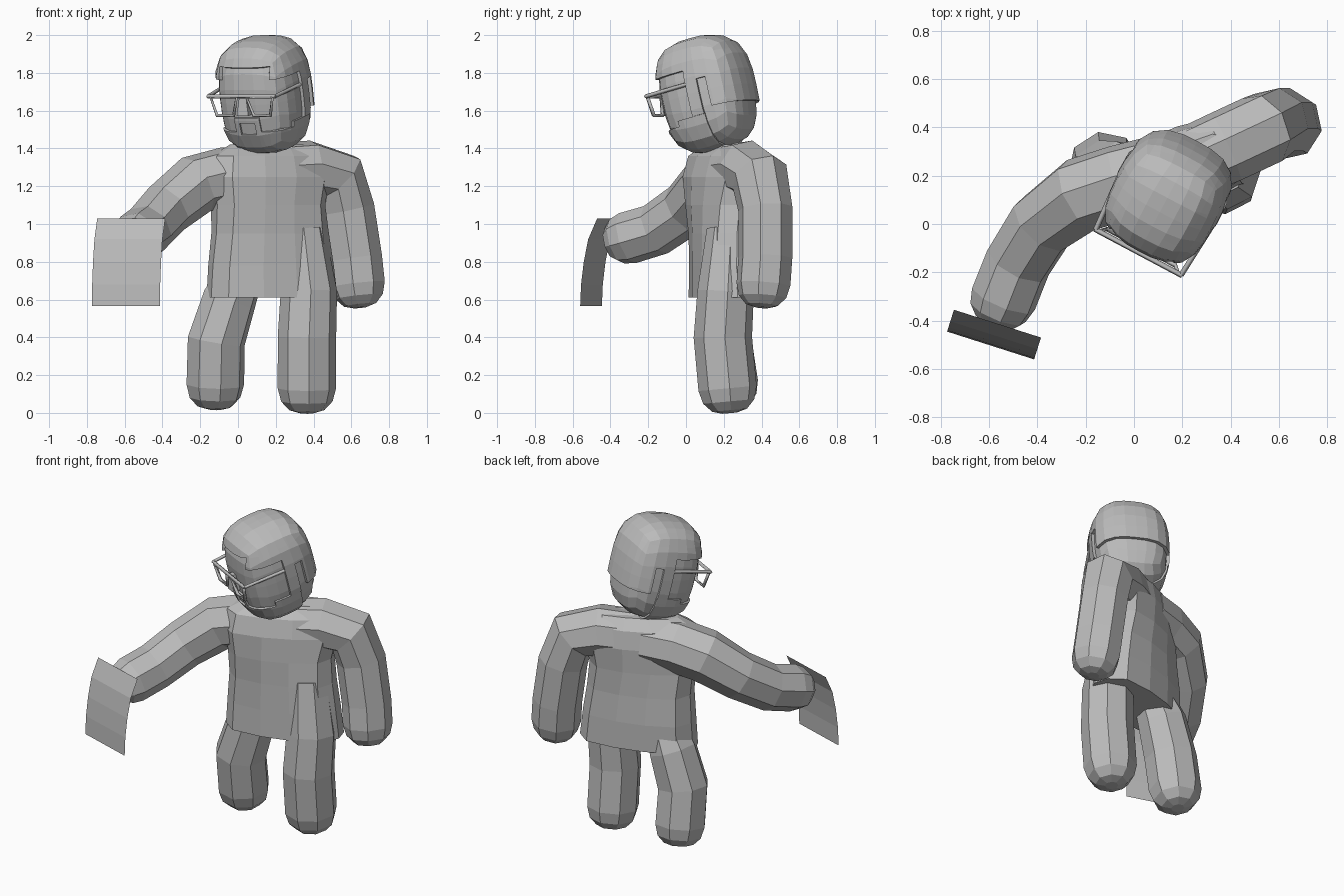
import bpy, bmesh, math
from mathutils import Vector, Matrix

if "Cube" in bpy.data.objects:
    bpy.data.objects.remove(bpy.data.objects["Cube"], do_unlink=True)

grey = bpy.data.materials.new("plain_grey")
grey.use_nodes = True
grey.diffuse_color = (0.5, 0.5, 0.5, 1)
grey.node_tree.nodes["Principled BSDF"].inputs["Base Color"].default_value = (0.5, 0.5, 0.5, 1)

# Frame of the head: turned to its right and nodding
HEAD = (Matrix.Translation((0.142, 0.115, 1.685))
        @ Matrix.Rotation(math.radians(-28), 4, 'Z') @ Matrix.Rotation(math.radians(14), 4, 'X'))


def finish(name, bm, matrix=Matrix()):
    bmesh.ops.recalc_face_normals(bm, faces=bm.faces)
    mesh = bpy.data.meshes.new(name)
    bm.to_mesh(mesh)
    bm.free()
    mesh.materials.append(grey)
    obj = bpy.data.objects.new(name, mesh)
    obj.matrix_world = matrix
    bpy.context.collection.objects.link(obj)
    return obj


def skin(bm, rings):
    """Join rings of points into a closed skin."""
    loops = [[bm.verts.new(p) for p in ring] for ring in rings]
    n = len(loops[0])
    for a, b in zip(loops, loops[1:]):
        for i in range(n):
            j = (i + 1) % n
            bm.faces.new((a[i], a[j], b[j], b[i]))
    bm.faces.new(loops[0])
    bm.faces.new(loops[-1])


def limb(name, path, radii, sides=8):
    """Faceted tube along a path, with a rounded far end."""
    pts = [Vector(p) for p in path]
    end = (pts[-1] - pts[-2]).normalized()
    base, radius = pts[-1], radii[-1]
    radii = radii + [radius] * (len(pts) - len(radii))
    for along, s in ((0.45, 0.88), (0.75, 0.6), (0.85, 0.25)):
        pts.append(base + end * radius * along)
        radii.append(radius * s)
    rings, old = [], None
    for i, p in enumerate(pts):
        d = (pts[min(i + 1, len(pts) - 1)] - pts[max(i - 1, 0)]).normalized()
        if old is None:
            side = d.cross(Vector((0.3, 1, 0.2))).normalized()
        else:
            side = old.rotation_difference(d) @ side
        old, up = d, d.cross(side)
        turns = [math.tau * (k + 0.5) / sides for k in range(sides)]
        rings.append([p + radii[i] * (side * math.cos(t) + up * math.sin(t)) for t in turns])
    bm = bmesh.new()
    skin(bm, rings)
    return finish(name, bm)


# Torso: stacked rounded sections (z, centre x, centre y, half width, half depth, yaw)
sections = [(0.61, 0.18, 0.22, 0.35, 0.17, 16), (0.78, 0.175, 0.22, 0.335, 0.17, 16),
            (0.95, 0.17, 0.215, 0.315, 0.165, 18), (1.10, 0.16, 0.21, 0.31, 0.165, 22),
            (1.25, 0.16, 0.215, 0.34, 0.165, 25), (1.36, 0.16, 0.22, 0.32, 0.14, 25),
            (1.42, 0.18, 0.235, 0.24, 0.075, 26)]
rings = []
for z, cx, cy, hw, hd, yaw in sections:
    turn = Matrix.Rotation(math.radians(yaw), 3, 'Z')
    ring = []
    for k in range(12):
        t = math.tau * (k + 0.5) / 12
        c, s = math.cos(t), math.sin(t)
        f = (abs(c) ** 3 + abs(s) ** 3) ** (-1 / 3)
        ring.append(Vector((cx, cy, z)) + turn @ Vector((c * f * hw, s * f * hd, 0)))
    rings.append(ring)
bm = bmesh.new()
skin(bm, rings)
finish("torso", bm)

# Limbs
limb("left_arm", [(0.2, 0.24, 1.28), (0.38, 0.32, 1.29), (0.53, 0.39, 1.25), (0.58, 0.42, 1.08),
                  (0.62, 0.42, 0.82), (0.635, 0.41, 0.68)], [0.15, 0.155, 0.155, 0.145])
limb("right_arm", [(0.12, 0.22, 1.26), (-0.06, 0.17, 1.25), (-0.22, 0.12, 1.21), (-0.38, 0.0, 1.08),
                   (-0.48, -0.16, 0.97), (-0.54, -0.31, 0.925)], [0.155, 0.16, 0.16, 0.145, 0.14])
limb("left_leg", [(0.34, 0.23, 0.97), (0.375, 0.21, 0.64), (0.365, 0.195, 0.4), (0.365, 0.22, 0.13)],
     [0.12, 0.15, 0.155])
limb("right_leg", [(0.04, 0.19, 0.78), (-0.045, 0.20, 0.6), (-0.115, 0.195, 0.38), (-0.12, 0.23, 0.15)],
     [0.11, 0.145, 0.155])


def rounded_block(cuts, size):
    """Gridded cube pushed out to a soft block."""
    bm = bmesh.new()
    bmesh.ops.create_cube(bm, size=2)
    bmesh.ops.subdivide_edges(bm, edges=bm.edges[:], cuts=cuts, use_grid_fill=True)
    for v in bm.verts:
        d = Vector([math.tan(c * 0.7) for c in v.co])
        d /= sum(abs(c) ** 3 for c in d) ** (1 / 3)
        v.co = [c * s for c, s in zip(d, size)]
    return bm


def shell(name, size, planes, keep):
    """Trimmed layer over the head, cut cleanly along axis planes."""
    bm = rounded_block(5, size)
    for axis, value in planes:
        no = Vector([float(i == axis) for i in range(3)])
        bmesh.ops.bisect_plane(bm, geom=bm.verts[:] + bm.edges[:] + bm.faces[:],
                               plane_co=no * value, plane_no=no)
    drop = [f for f in bm.faces if not keep(*f.calc_center_median())]
    bmesh.ops.delete(bm, geom=drop, context='FACES')
    obj = finish(name, bm, HEAD)
    mod = obj.modifiers.new("thickness", 'SOLIDIFY')
    mod.thickness, mod.offset = 0.02, -1


def hair_area(x, y, z):
    if y < -0.1 and abs(x) < 0.15:
        return z > 0.2
    if y < 0:
        return z > 0.13
    if y < 0.07:
        return z > -0.12
    return z > (0.07 if y < 0.12 else -0.09)


def beard_area(x, y, z):
    if y < -0.1 and abs(x) < 0.075:
        return z < -0.07 and not (abs(x) < 0.045 and -0.165 < z < -0.1)
    return y < 0.07 and z < (-0.15 if y < -0.1 else -0.12)


# Head, hair and beard
finish("head", rounded_block(5, (0.215, 0.227, 0.293)), HEAD)
shell("hair", (0.232, 0.245, 0.31),
      [(1, -0.1), (1, 0), (1, 0.07), (1, 0.12), (0, 0.15), (0, -0.15),
       (2, 0.2), (2, 0.13), (2, 0.07), (2, -0.09), (2, -0.12)], hair_area)
shell("beard", (0.226, 0.238, 0.304),
      [(1, -0.1), (1, 0.07), (0, 0.075), (0, -0.075), (0, 0.045), (0, -0.045),
       (2, -0.07), (2, -0.1), (2, -0.12), (2, -0.15), (2, -0.165)], beard_area)

# Nose: wedge widening downwards
bm = bmesh.new()
bmesh.ops.create_cube(bm, size=1)
for v in bm.verts:
    low = v.co.z < 0
    v.co = (v.co.x * (0.07 if low else 0.04), -0.237 + v.co.y * (0.07 if low else 0.02), v.co.z * 0.1)
finish("nose", bm, HEAD)


def wire(name, points, closed):
    """Thin square bar along points in the head's frame."""
    curve = bpy.data.curves.new(name, 'CURVE')
    curve.dimensions = '3D'
    curve.bevel_depth, curve.bevel_resolution = 0.011, 0
    curve.use_fill_caps = True
    spline = curve.splines.new('POLY')
    spline.points.add(len(points) - 1)
    for p, co in zip(spline.points, points):
        p.co = (*co, 1)
    spline.use_cyclic_u = closed
    curve.materials.append(grey)
    obj = bpy.data.objects.new(name, curve)
    obj.matrix_world = HEAD
    bpy.context.collection.objects.link(obj)


# Glasses
for side, s in (("left", 1), ("right", -1)):
    wire(side + "_lens_frame", [(s * x, -0.258, z) for x, z in
                                ((0.03, 0.05), (0.185, 0.05), (0.16, -0.05), (0.06, -0.05))], True)
    wire(side + "_temple", [(s * 0.2, -0.258, 0.055), (s * 0.22, 0.02, 0.055)], False)
wire("glasses_bar", [(-0.205, -0.258, 0.055), (0.205, -0.258, 0.055)], False)

# Sheet of paper, bowed away from the hand
bm = bmesh.new()
steps = [(1.03, 0), (0.92, 0.05), (0.8, 0.075), (0.68, 0.09), (0.565, 0.095)]
rows = [[bm.verts.new((x - 0.3 * b, y - 0.95 * b, z)) for x, y in ((-0.745, -0.355), (-0.385, -0.47))]
        for z, b in steps]
for a, b in zip(rows, rows[1:]):
    bm.faces.new((a[0], a[1], b[1], b[0]))
finish("paper_sheet", bm)
